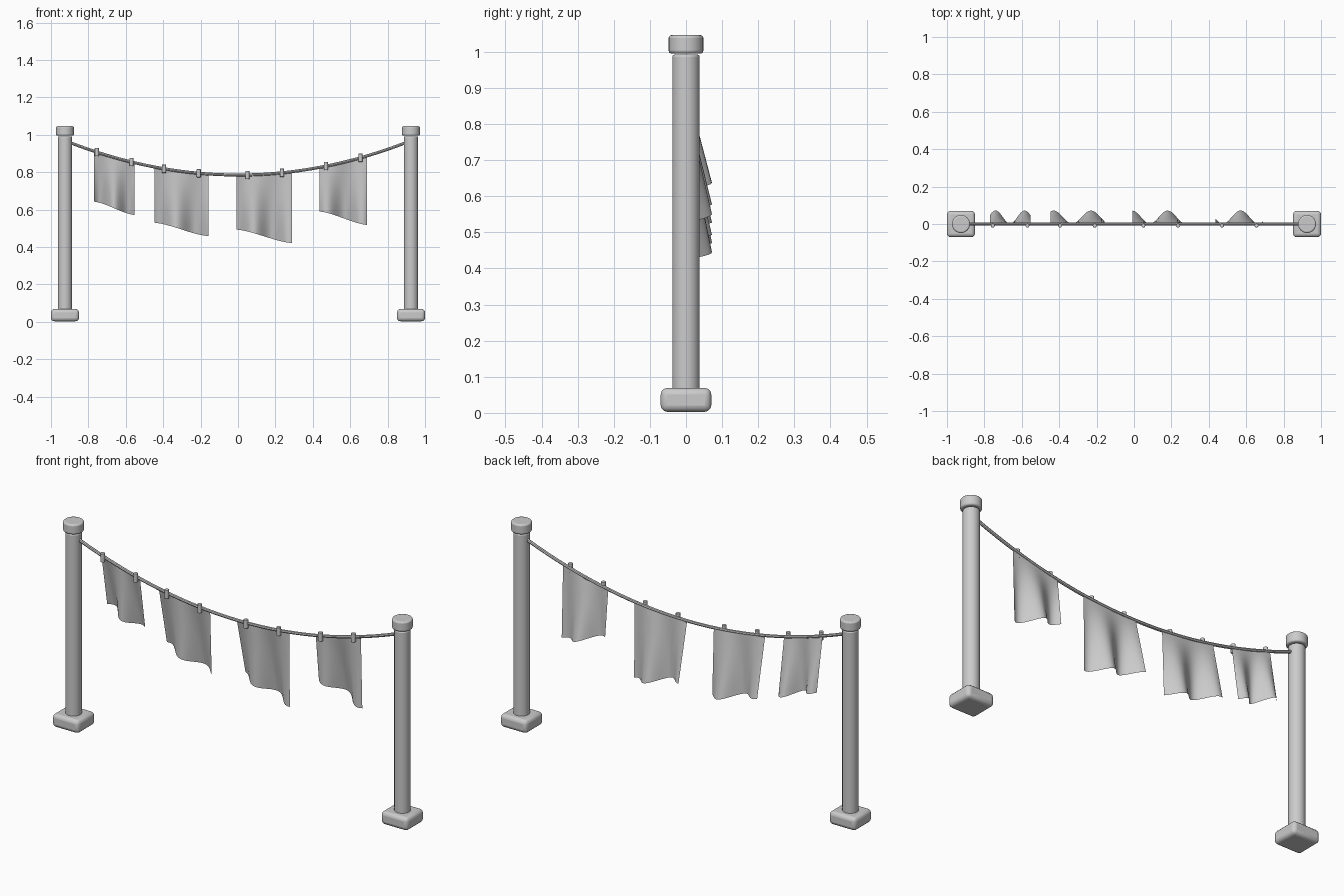
import bpy
import math

cube = bpy.data.objects.get("Cube")
if cube:
    bpy.data.objects.remove(cube, do_unlink=True)

grey = bpy.data.materials.new("light grey")
grey.use_nodes = True
color = (0.6, 0.6, 0.6, 1)
grey.diffuse_color = color
grey.node_tree.nodes["Principled BSDF"].inputs["Base Color"].default_value = color


def finish(obj, name, bevel=0, segments=3):
    """Name, colour, round and shade a part."""
    obj.name = name
    obj.data.materials.append(grey)
    if bevel:
        mod = obj.modifiers.new("rounding", "BEVEL")
        mod.width, mod.segments = bevel, segments
        mod.limit_method = "ANGLE"
        mod.angle_limit = math.radians(50)
    bpy.ops.object.select_all(action="DESELECT")
    obj.select_set(True)
    bpy.context.view_layer.objects.active = obj
    bpy.ops.object.shade_smooth_by_angle(angle=math.radians(40))
    return obj


def cylinder(name, x, y, z0, z1, radius, sides=32, bevel=0):
    bpy.ops.mesh.primitive_cylinder_add(
        vertices=sides, radius=radius, depth=z1 - z0, location=(x, y, (z0 + z1) / 2))
    return finish(bpy.context.object, name, bevel)


def rope_z(x):
    """Height of the sagging line."""
    return 0.785 + 0.17 * (x / 0.89) ** 2


# Posts with rounded foot and cap
for side, x in (("right", -0.925), ("left", 0.925)):
    bpy.ops.mesh.primitive_cube_add(size=1, location=(x, 0, 0.036))
    foot = bpy.context.object
    foot.scale = (0.15, 0.14, 0.066)
    bpy.ops.object.transform_apply(location=False, rotation=False, scale=True)
    finish(foot, side + "_foot", 0.018)
    cylinder(side + "_post", x, 0, 0.06, 0.992, 0.038, bevel=0.006)
    cylinder(side + "_cap", x, 0, 0.995, 1.046, 0.048, bevel=0.008)

# Sagging line
line = bpy.data.curves.new("line", "CURVE")
line.dimensions = "3D"
line.bevel_depth = 0.008
line.bevel_resolution = 2
spline = line.splines.new("POLY")
steps = 28
spline.points.add(steps)
for i, p in enumerate(spline.points):
    x = -0.9 + 1.8 * i / steps
    p.co = (x, 0, rope_z(x), 1)
rope = bpy.data.objects.new("rope", line)
bpy.context.collection.objects.link(rope)
bpy.context.view_layer.objects.active = rope
rope.select_set(True)
bpy.ops.object.select_all(action="DESELECT")
rope.select_set(True)
bpy.ops.object.convert(target="MESH")
finish(bpy.context.object, "rope")

# Clothes pegs
for i, x in enumerate((-0.755, -0.57, -0.395, -0.21, 0.05, 0.235, 0.47, 0.655)):
    z = rope_z(x)
    cylinder(f"peg_{i + 1}", x, -0.008, z - 0.022, z + 0.022, 0.011, sides=12, bevel=0.002)


def cloth(name, x0, x1, z_left, peak, period, drop=0.072, cols=24, rows=10):
    """Sheet hung from the line, its folds deepening towards the hem."""
    verts, faces = [], []
    for r in range(rows + 1):
        t = r / rows
        for c in range(cols + 1):
            u = c / cols
            x = x0 + (x1 - x0) * u
            hem = z_left - drop * (0.4 * u + 0.6 * u * u * (3 - 2 * u))
            wave = 0.5 + 0.5 * math.cos(math.tau * (x - peak) / period)
            verts.append((x, 0.002 + 0.07 * t * wave, rope_z(x) * (1 - t) + hem * t))
    w = cols + 1
    for r in range(rows):
        for c in range(cols):
            a = r * w + c
            faces.append((a, a + w, a + w + 1, a + 1))
    mesh = bpy.data.meshes.new(name)
    mesh.from_pydata(verts, [], faces)
    obj = bpy.data.objects.new(name, mesh)
    bpy.context.collection.objects.link(obj)
    finish(obj, name)


# Hanging cloths
cloth("cloth_1", -0.77, -0.553, 0.643, -0.74, 0.155)
cloth("cloth_2", -0.447, -0.158, 0.53, -0.23, 0.2)
cloth("cloth_3", -0.008, 0.288, 0.493, 0.18, 0.19)
cloth("cloth_4", 0.436, 0.69, 0.59, 0.57, 0.19)
